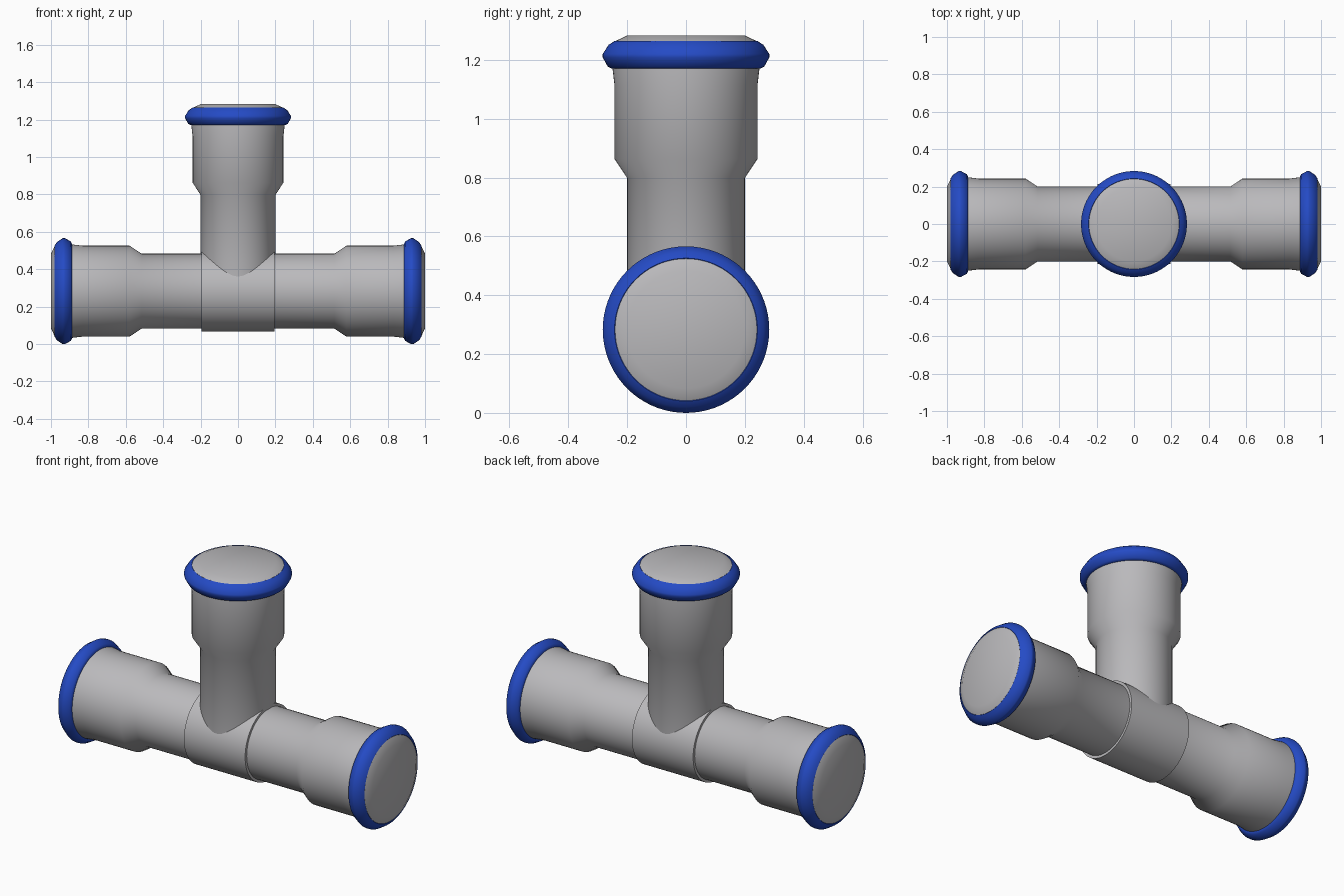
import bpy, bmesh, math
from mathutils import Matrix

cube = bpy.data.objects.get("Cube")
if cube:
    bpy.data.objects.remove(cube, do_unlink=True)

AXIS_Z = 0.283
SEGMENTS = 72


def material(name, color):
    mat = bpy.data.materials.new(name)
    mat.use_nodes = True
    mat.diffuse_color = color
    mat.node_tree.nodes["Principled BSDF"].inputs["Base Color"].default_value = color
    return mat


grey = material("pipe grey", (0.49, 0.485, 0.5, 1))
blue = material("seal blue", (0.018, 0.07, 0.56, 1))


def lathe(name, profile, mat, angle, closed=False):
    """Revolve (radius, height) points about z, then tilt about y."""
    bm = bmesh.new()
    loops = []
    for r, h in profile:
        loops.append([bm.verts.new((r * math.cos(a), r * math.sin(a), h))
                      for a in (2 * math.pi * i / SEGMENTS for i in range(SEGMENTS))])
    pairs = list(zip(loops, loops[1:]))
    if closed:
        pairs.append((loops[-1], loops[0]))
    else:
        bm.faces.new(loops[0])
        bm.faces.new(loops[-1])
    for low, high in pairs:
        for i in range(SEGMENTS):
            j = (i + 1) % SEGMENTS
            bm.faces.new((low[i], low[j], high[j], high[i]))
    bmesh.ops.recalc_face_normals(bm, faces=bm.faces)
    bm.transform(Matrix.Translation((0, 0, AXIS_Z)) @ Matrix.Rotation(angle, 4, 'Y'))
    mesh = bpy.data.meshes.new(name)
    bm.to_mesh(mesh)
    bm.free()
    mesh.materials.append(mat)
    obj = bpy.data.objects.new(name, mesh)
    bpy.context.collection.objects.link(obj)
    bpy.ops.object.select_all(action='DESELECT')
    obj.select_set(True)
    bpy.context.view_layer.objects.active = obj
    bpy.ops.object.shade_smooth_by_angle(angle=math.radians(38))


# Pipe with widened socket and chamfered end
arm = [(0.2, 0), (0.2, 0.515), (0.243, 0.58), (0.243, 0.83), (0.25, 0.89),
       (0.241, 0.98), (0.2, 1.0)]
# Seal ring around the socket mouth
ring = [(0.235, 0.888), (0.254, 0.888), (0.266, 0.894), (0.283, 0.925),
        (0.283, 0.937), (0.263, 0.968), (0.243, 0.981), (0.235, 0.975)]

for side, angle in (("left", math.pi / 2), ("right", -math.pi / 2), ("top", 0)):
    lathe(side + "_pipe", arm, grey, angle)
    lathe(side + "_seal_ring", ring, blue, angle, closed=True)

# Thicker sleeve where the branch joins
lathe("centre_sleeve", [(0.215, -0.196), (0.215, 0.196)], grey, math.pi / 2)
